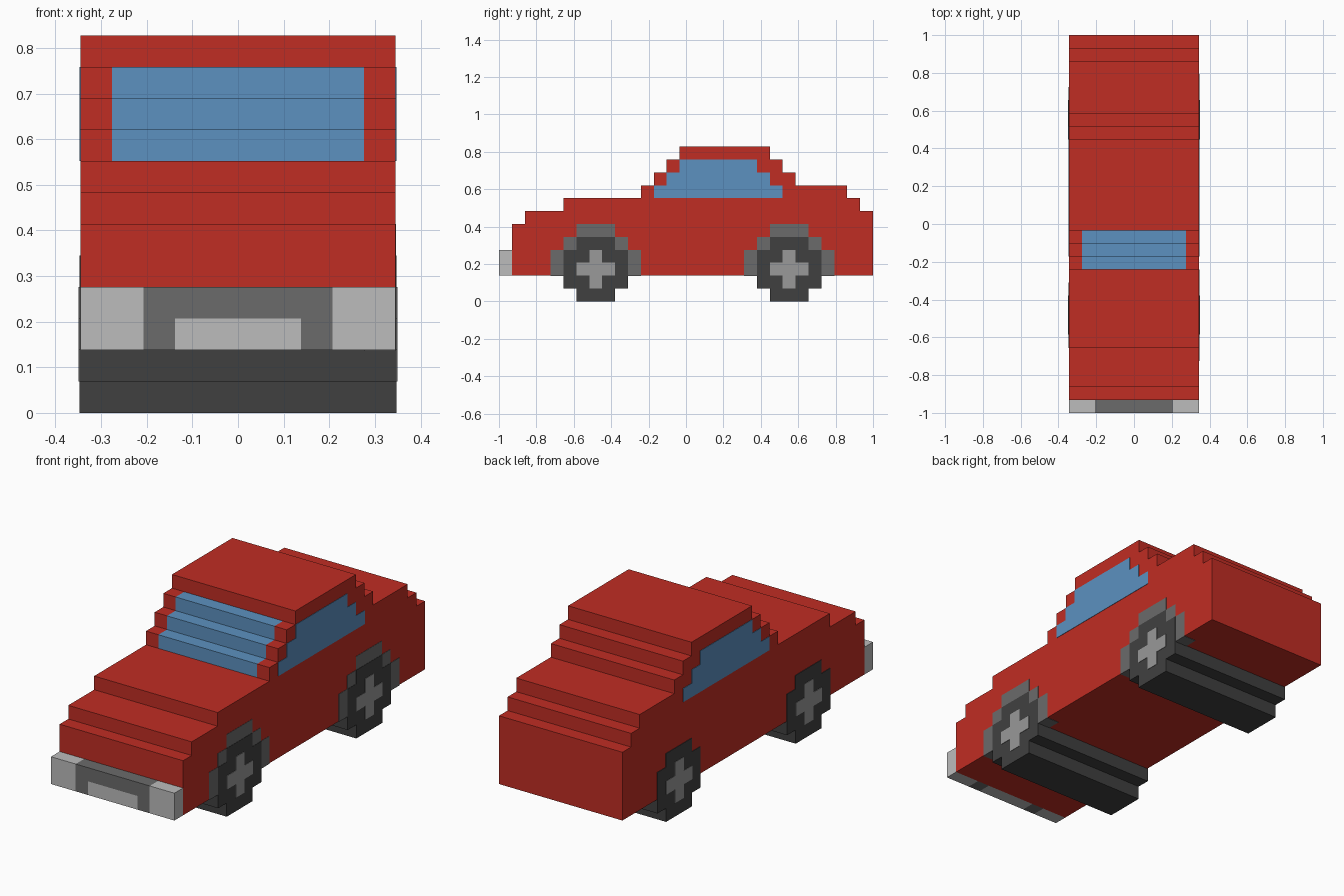
import bpy
import bmesh

U = 2 / 29      # one block
HALF = 5        # half the body width, in blocks

if "Cube" in bpy.data.objects:
    bpy.data.objects.remove(bpy.data.objects["Cube"], do_unlink=True)


def material(name, *rgb):
    mat = bpy.data.materials.new(name)
    mat.use_nodes = True
    mat.diffuse_color = (*rgb, 1)
    mat.node_tree.nodes["Principled BSDF"].inputs["Base Color"].default_value = (*rgb, 1)
    return mat


RED = material("red paint", 0.527, 0.026, 0.017)
BLUE = material("blue glass", 0.107, 0.283, 0.527)
BLACK = material("dark rubber", 0.051, 0.051, 0.051)
GREY = material("mid grey", 0.147, 0.147, 0.147)
STEEL = material("hub grey", 0.319, 0.319, 0.319)
PALE = material("pale grey", 0.503, 0.503, 0.503)


def stepped(name, rows, xs, mats, paint=None, cy=0):
    """Extrude a stepped side outline, given as rows (z0, z1, y0, y1), through the x stations."""
    front = [(y0, z) for z0, z1, y0, y1 in rows for z in (z0, z1)]
    back = [(y1, z) for z0, z1, y0, y1 in rows for z in (z0, z1)]
    outline = []
    for p in front + back[::-1]:
        if p not in outline:
            outline.append(p)
    bm = bmesh.new()
    rings = [[bm.verts.new((x, y + cy, z)) for y, z in outline] for x in xs]
    bm.faces.new(rings[0])
    bm.faces.new(rings[-1][::-1])
    n = len(outline)
    for a, b in zip(rings, rings[1:]):
        for i in range(n):
            j = (i + 1) % n
            bm.faces.new((a[i], b[i], b[j], a[j]))
    bmesh.ops.recalc_face_normals(bm, faces=bm.faces)
    if paint:
        for f in bm.faces:
            f.material_index = paint(f.calc_center_median())
    bmesh.ops.scale(bm, vec=(U, U, U), verts=bm.verts)
    mesh = bpy.data.meshes.new(name)
    bm.to_mesh(mesh)
    bm.free()
    for m in mats:
        mesh.materials.append(m)
    obj = bpy.data.objects.new(name, mesh)
    bpy.context.collection.objects.link(obj)
    return obj


def block(name, x0, x1, z0, z1, mat):
    return stepped(name, [(z0, z1, -14.5, -13.5)], (x0, x1), [mat])


# Body shell, with the windscreen painted on the middle of the front steps
def windscreen(c):
    return int(abs(c.x) < 4 and -3.6 < c.y < -0.6 and 8 < c.z < 11.1)


body_rows = [(2, 6, -13.5, 14.5), (6, 7, -12.5, 14.5), (7, 8, -9.5, 13.5),
             (8, 9, -3.5, 12.5), (9, 10, -2.5, 8.5), (10, 11, -1.5, 7.5),
             (11, 12, -0.5, 6.5)]
stepped("body", body_rows, (-HALF, -4, 4, HALF), [RED, BLUE], windscreen)

# Side windows
window_rows = [(8, 9, -2.5, 7.5), (9, 10, -1.5, 6.5), (10, 11, -0.5, 5.5)]
for side, s in (("left", 1), ("right", -1)):
    stepped(side + "_window", window_rows, (s * 4.95, s * 5.03), [BLUE])

# Wheels joined across the car, hubs on both ends, arches on the left only
wheel_rows = [(0, 1, -1.5, 1.5), (1, 4, -2.5, 2.5), (4, 5, -1.5, 1.5)]
hub_rows = [(1, 2, -.5, .5), (2, 3, -1.5, 1.5), (3, 4, -.5, .5)]
arch_rows = [(1.97, 4, -3.5, 3.5), (4, 5, -2.5, 2.5), (5, 6, -1.5, 1.5)]
for end, cy in (("front", -7), ("rear", 8)):
    stepped(end + "_wheels", wheel_rows, (-5.04, 5.04), [BLACK], cy=cy)
    stepped(end + "_left_arch", arch_rows, (4, 5.02), [GREY], cy=cy)
    for side, s in (("left", 1), ("right", -1)):
        stepped(f"{end}_{side}_hub", hub_rows, (s * 5, s * 5.07), [STEEL], cy=cy)

# Front bumper: lamps at the corners, grille around a number plate
for side, s in (("left", 1), ("right", -1)):
    block(side + "_headlamp", s * 3, s * 5, 2, 4, PALE)
    block(side + "_grille", s * 2, s * 3, 2, 4, GREY)
block("upper_grille", -2, 2, 3, 4, GREY)
block("number_plate", -2, 2, 2, 3, PALE)
